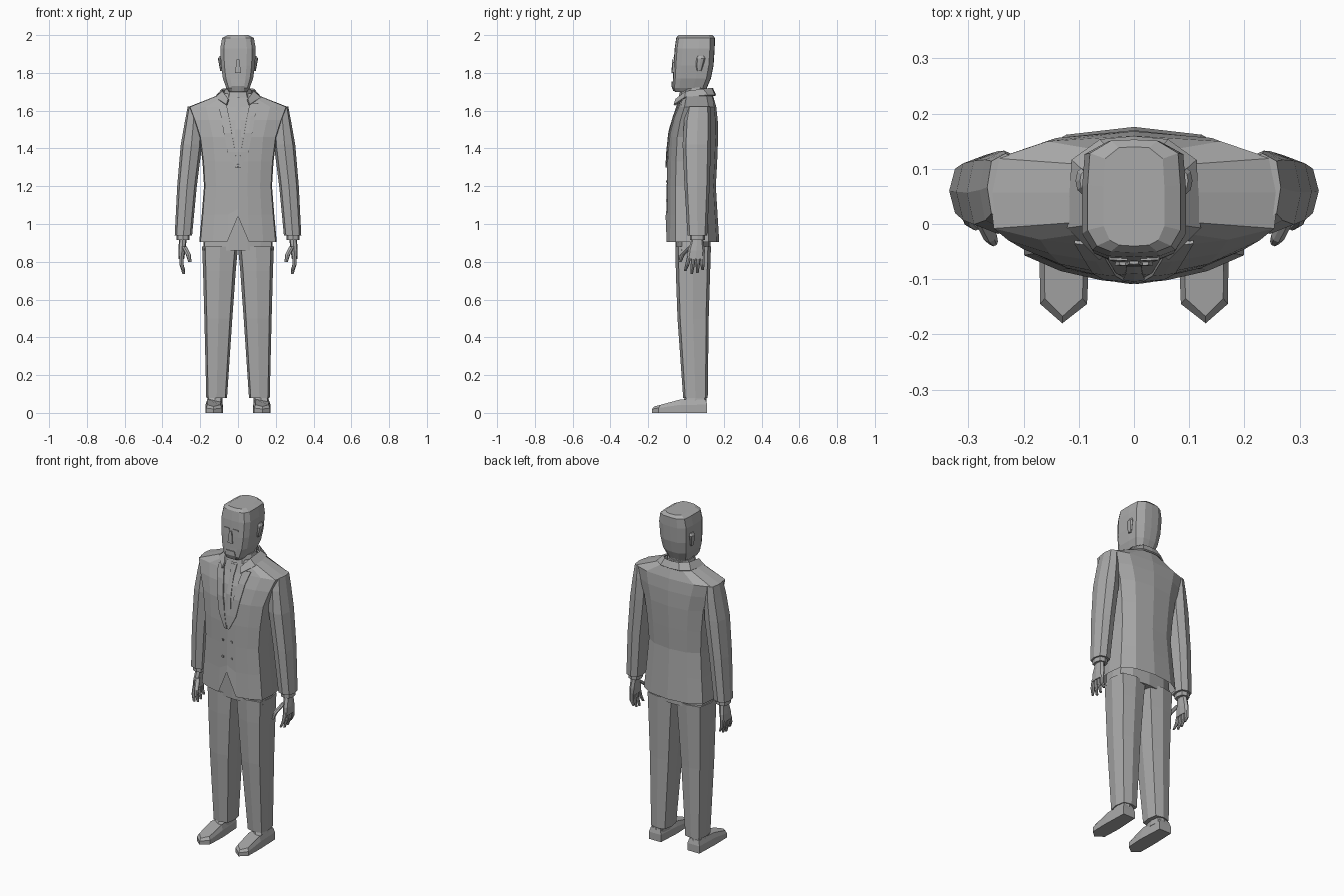
import bpy, bmesh, math
from mathutils import Vector
from mathutils.bvhtree import BVHTree

if "Cube" in bpy.data.objects:
    bpy.data.objects.remove(bpy.data.objects["Cube"])

grey = bpy.data.materials.new("plain grey")
grey.use_nodes = True
grey.diffuse_color = (0.4, 0.4, 0.4, 1)
grey.node_tree.nodes["Principled BSDF"].inputs["Base Color"].default_value = (0.4, 0.4, 0.4, 1)


def finish(name, bm, mirror=False, thick=0):
    bmesh.ops.recalc_face_normals(bm, faces=bm.faces)
    mesh = bpy.data.meshes.new(name)
    bm.to_mesh(mesh)
    mesh.materials.append(grey)
    obj = bpy.data.objects.new(name, mesh)
    bpy.context.collection.objects.link(obj)
    if thick:
        mod = obj.modifiers.new("Thickness", 'SOLIDIFY')
        mod.thickness, mod.offset = thick, 0
    if mirror:
        obj.modifiers.new("Mirror", 'MIRROR')
    return bm


def add_loft(bm, rings, closed=True, caps=(True, True)):
    """Skin a stack of point rings with quads."""
    rows = [[bm.verts.new(p) for p in ring] for ring in rings]
    n = len(rows[0])
    for a, b in zip(rows, rows[1:]):
        for i in range(n if closed else n - 1):
            j = (i + 1) % n
            bm.faces.new((a[i], a[j], b[j], b[i]))
    if closed:
        for row, cap in zip((rows[0], rows[-1]), caps):
            if cap:
                bm.faces.new(row)
    return rows


def body_ring(template, z, w, front, back):
    """Symmetric ring from half a cross-section, front centre to back centre."""
    half = [Vector((u * w, front + v * (back - front), z)) for u, v in template]
    return half + [Vector((-p.x, p.y, p.z)) for p in half[-2:0:-1]]


def limb_ring(z, x0, x1, y0, y1, square=1.0):
    """Eight-sided ring filling a box; square below 1 pushes out the corners."""
    pts = []
    for k in range(8):
        c, s = math.cos(k * math.pi / 4), math.sin(k * math.pi / 4)
        c, s = (math.copysign(abs(t) ** square, t) if abs(t) > .01 else 0 for t in (c, s))
        pts.append(((x0 + x1) / 2 + c * (x1 - x0) / 2, (y0 + y1) / 2 + s * (y1 - y0) / 2, z))
    return pts


def limb(name, rows, square=1.0):
    bm = bmesh.new()
    add_loft(bm, [limb_ring(*r, square) for r in rows])
    finish(name, bm, mirror=True)


# Jacket body, open at the hem with a notch at the front
COAT = [(0, 0), (.28, .02), (.65, .08), (.97, .18), (1, .5), (.95, .8), (.6, .95), (0, 1)]
rows = [(.905, .205, -.108, .176), (1.05, .192, -.103, .167), (1.2, .18, -.102, .158),
        (1.33, .188, -.101, .165), (1.46, .205, -.094, .17), (1.55, .235, -.073, .168),
        (1.62, .262, -.045, .16), (1.69, .085, -.025, .14)]
rings = [body_ring(COAT, *r) for r in rows]
rings[0][0].z = 1.04
rings[1][0].z = 1.08
jacket = bmesh.new()
add_loft(jacket, rings, caps=(False, True))
finish("jacket", jacket)
coat_tree = BVHTree.FromBMesh(jacket)

# Trousers: pelvis and creased legs
bm = bmesh.new()
add_loft(bm, [body_ring(COAT, .86, .185, -.055, .13), body_ring(COAT, 1.1, .165, -.06, .13)])
finish("trouser_top", bm)
limb("trouser_legs", [(.08, .058, .168, -.015, .115), (.5, .03, .178, -.045, .12),
                      (.75, .012, .185, -.054, .128), (.88, 0, .19, -.056, .132)], .55)

# Sleeves and shirt cuffs
limb("sleeves", [(.94, .243, .335, .008, .112), (1.2, .218, .322, -.008, .125),
                 (1.42, .19, .303, -.018, .132), (1.55, .19, .28, -.01, .133),
                 (1.622, .2, .266, .005, .128)], .75)
limb("shirt_cuffs", [(.915, .256, .325, .02, .1), (.95, .256, .325, .02, .1)], .75)

# Hands: palm, four fingers and a thumb
limb("palms", [(.815, .285, .315, .006, .098), (.86, .278, .316, .01, .1),
               (.92, .272, .312, .03, .09)], .8)


def digit(name, path, r):
    limb(name, [(z, x - k * r, x + k * r, y - k * r, y + k * r)
                for (x, y, z), k in zip(path, (.6, .95, 1))])


for name, y, tip, low in (("index", .018, -.005, .75), ("middle", .041, .03, .735),
                          ("ring", .064, .06, .74), ("little", .086, .088, .757)):
    digit(name + "_fingers", [(.287, tip, low), (.299, (y + tip) / 2, .785), (.3, y, .83)], .0115)
digit("thumbs", [(.255, -.032, .80), (.262, -.02, .835), (.285, .025, .88)], .014)

# Shoes: pointed sole outline with a sloping upper
outline = [(.13, -.18), (.17, -.145), (.172, -.03), (.167, .112), (.088, .112), (.08, -.03), (.085, -.145)]
bm = bmesh.new()
rings = [[(x, y, 0) for x, y in outline]]
for k, rise in ((1, .6), (.8, 1)):
    rings.append([(.128 + (x - .128) * k, y if k == 1 else y * .93,
                   rise * min(.072, .034 + .25 * (y + .18))) for x, y in outline])
add_loft(bm, rings)
finish("shoes", bm, mirror=True)
limb("ankles", [(.05, .083, .165, -.02, .108), (.1, .083, .16, .0, .108)], .6)

# Neck and shirt collar
NECK = [(0, 0), (.6, .06), (1, .35), (1, .7), (.6, .95), (0, 1)]
bm = bmesh.new()
add_loft(bm, [body_ring(NECK, 1.64, .065, -.02, .11), body_ring(NECK, 1.77, .06, -.01, .112)])
finish("neck", bm)
bm = bmesh.new()
add_loft(bm, [body_ring(NECK, 1.67, .08, -.04, .13), body_ring(NECK, 1.715, .068, -.028, .122)])
finish("shirt_collar", bm)

# Head
SKULL = [(0, 0), (.5, .01), (.8, .06), (1, .2), (1, .6), (.95, .88), (.5, .99), (0, 1)]
head = bmesh.new()
add_loft(head, [body_ring(SKULL, *r) for r in (
    (1.7, .048, -.058, .08), (1.72, .062, -.072, .11), (1.77, .08, -.069, .132),
    (1.84, .09, -.066, .146), (1.93, .094, -.06, .152), (1.985, .084, -.052, .153),
    (2.0, .055, -.04, .14))])
finish("head", head)
head_tree = BVHTree.FromBMesh(head)

# Ears
limb("ears", [(1.81, .08, .094, .058, .082), (1.84, .082, .1, .052, .092),
              (1.875, .084, .106, .055, .102), (1.89, .084, .098, .062, .095)])


def front_strip(name, tree, rows, lift, mirror=True):
    """Thin plate laid on the front of a part; rows are (x from, x to, z)."""
    bm = bmesh.new()
    rings = []
    for x0, x1, z in rows:
        ring = []
        for x in (x0, (x0 + x1) / 2, x1):
            hit = tree.ray_cast(Vector((x, -1, z)), Vector((0, 1, 0)))[0]
            if hit:
                ring.append(hit - Vector((0, lift, 0)))
        if len(ring) == 3:
            rings.append(ring)
    add_loft(bm, rings, closed=False)
    finish(name, bm, mirror, thick=.006)


# Lapels, tie and buttons
front_strip("lapels", coat_tree, [(.001, .015, 1.3), (.015, .055, 1.38), (.033, .075, 1.48),
                                  (.048, .09, 1.57), (.062, .108, 1.64)], .005)
front_strip("tie", coat_tree, [(0, .006, 1.32), (0, .02, 1.38), (0, .015, 1.5),
                               (0, .011, 1.6), (0, .018, 1.66)], .003)
for i, z in enumerate((1.12, 1.22)):
    front_strip("buttons_%d" % (i + 1), coat_tree, [(.024, .034, z), (.024, .034, z + .01)], .003)

# Nose, brows and beard
front_strip("nose", head_tree, [(0, .016, 1.8), (0, .013, 1.82), (0, .008, 1.87)], .006)
front_strip("brows", head_tree, [(.012, .045, 1.875), (.012, .045, 1.883)], .001)
front_strip("beard", head_tree, [(0, .03, 1.705), (0, .034, 1.73), (0, .026, 1.755)], .003)

# Turned-up jacket collar around the back of the neck
bm = bmesh.new()
add_loft(bm, [
    [(.06, -.062, 1.63), (.118, -.005, 1.668), (.11, .115, 1.68), (.06, .15, 1.68), (0, .155, 1.68)],
    [(.05, -.052, 1.66), (.08, .0, 1.7), (.082, .09, 1.712), (.045, .132, 1.718), (0, .138, 1.718)]],
    closed=False)
finish("jacket_collar", bm, mirror=True, thick=.01)
